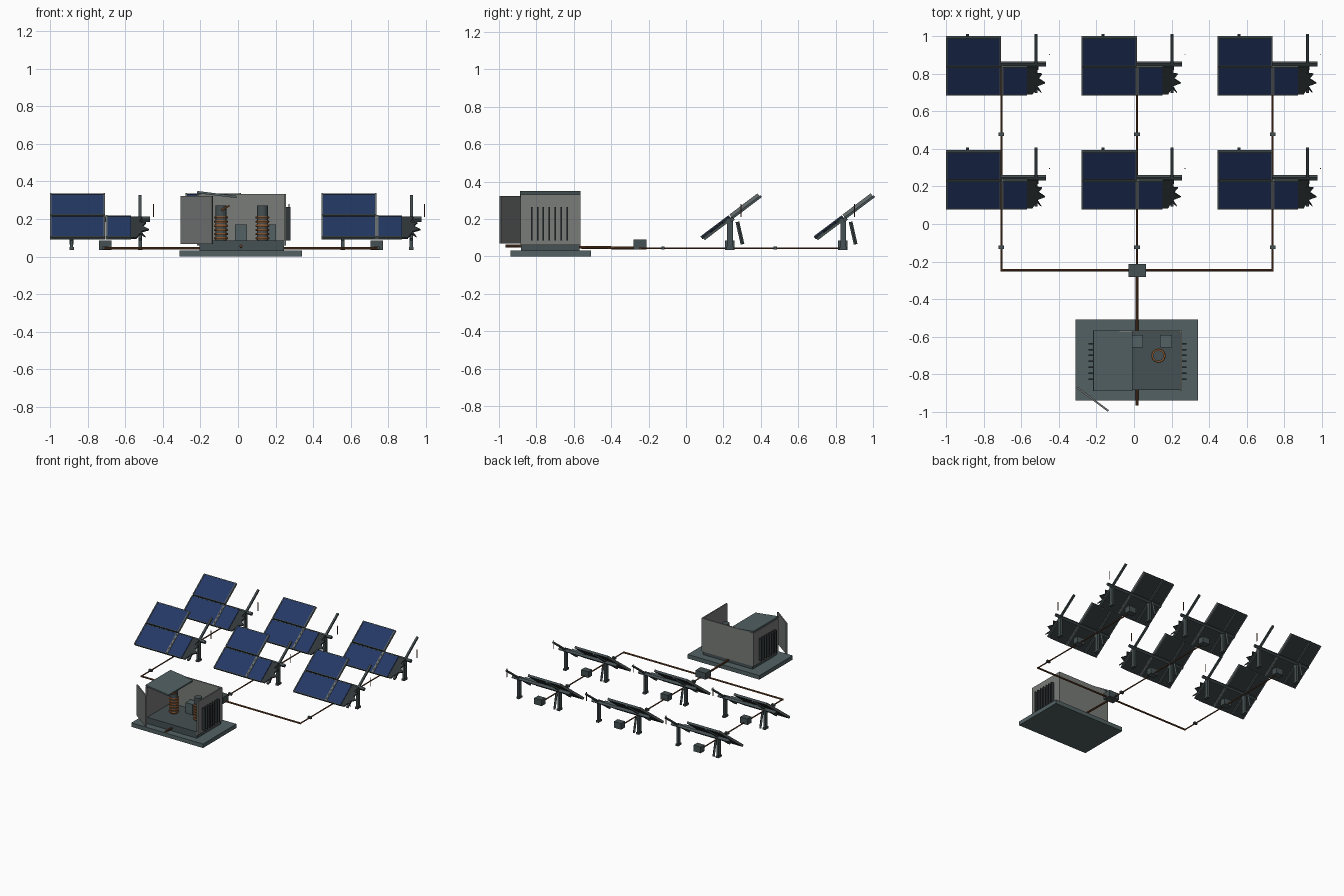
import bpy, bmesh, math
from mathutils import Matrix, Vector

if "Cube" in bpy.data.objects:
    bpy.data.objects.remove(bpy.data.objects["Cube"])


def material(name, *rgb):
    m = bpy.data.materials.new(name)
    m.diffuse_color = (*rgb, 1)
    m.use_nodes = True
    m.node_tree.nodes["Principled BSDF"].inputs["Base Color"].default_value = m.diffuse_color
    return m


BLUE = material("solar_blue", 0.018, 0.04, 0.13)
DARK = material("dark_metal", 0.03, 0.037, 0.04)
STEEL = material("steel", 0.06, 0.08, 0.085)
FRAME = material("frame_grey", 0.14, 0.16, 0.16)
WALL = material("wall_grey", 0.19, 0.20, 0.19)
DOOR = material("door_grey", 0.16, 0.17, 0.165)
PAD = material("pad_grey", 0.085, 0.12, 0.125)
COPPER = material("copper", 0.36, 0.13, 0.04)
CABLE = material("cable_brown", 0.13, 0.05, 0.02)


def finish(name, bm, mat):
    bmesh.ops.recalc_face_normals(bm, faces=bm.faces)
    me = bpy.data.meshes.new(name)
    bm.to_mesh(me)
    bm.free()
    me.materials.append(mat)
    ob = bpy.data.objects.new(name, me)
    bpy.context.collection.objects.link(ob)
    return ob


def box(name, x, y, z, mat, m=Matrix()):
    """Box from (min, max) pairs, optionally placed by a matrix."""
    bm = bmesh.new()
    c = [(a + b) / 2 for a, b in (x, y, z)]
    s = [b - a for a, b in (x, y, z)]
    bmesh.ops.create_cube(bm, size=1, matrix=m @ Matrix.Translation(c) @ Matrix.Diagonal((*s, 1)))
    return finish(name, bm, mat)


def rod(name, p, q, r, mat, sides=8):
    p, q = Vector(p), Vector(q)
    d = q - p
    bm = bmesh.new()
    bmesh.ops.create_cone(bm, cap_ends=True, segments=sides, radius1=r, radius2=r, depth=d.length,
                          matrix=Matrix.Translation((p + q) / 2) @ d.to_track_quat('Z', 'Y').to_matrix().to_4x4())
    return finish(name, bm, mat)


def plate(name, pts, z0, z1, mat, m):
    """Extruded outline in the tilted panel plane."""
    bm = bmesh.new()
    f = bm.faces.new([bm.verts.new((x, y, z0)) for x, y in pts])
    r = bmesh.ops.extrude_face_region(bm, geom=[f])
    bmesh.ops.translate(bm, vec=(0, 0, z1 - z0), verts=[v for v in r["geom"] if isinstance(v, bmesh.types.BMVert)])
    bm.transform(m)
    return finish(name, bm, mat)


# --- One solar table, origin at its cable column (x) and torque tube (y) ---
TILT = Matrix.Translation((0, 0, 0.215)) @ Matrix.Rotation(math.radians(37), 4, 'X')
unit = []
for tag, x0, x1, v0, v1 in (("upper", -0.29, -0.005, 0.006, 0.188),
                            ("lower", -0.29, -0.005, -0.188, -0.006),
                            ("broken", 0.008, 0.135, -0.188, -0.006)):
    unit.append(box(tag + "_panel_glass", (x0, x1), (v0, v1), (0.001, 0.006), BLUE, TILT))
    if tag != "broken":
        unit.append(box(tag + "_panel_back", (x0, x1), (v0, v1), (-0.008, 0.001), DARK, TILT))
        for x in (x0, x1):
            unit.append(box(tag + "_panel_side_frame", (x - 0.004, x + 0.004), (v0 - 0.003, v1 + 0.003),
                            (-0.01, 0.009), FRAME, TILT))
        for v in (v0, v1):
            unit.append(box(tag + "_panel_edge_frame", (x0, x1), (v - 0.003, v + 0.003),
                            (-0.01, 0.007), STEEL, TILT))
jagged = [(0.008, -0.19), (0.165, -0.19), (0.185, -0.15), (0.212, -0.178), (0.19, -0.135), (0.233, -0.115),
          (0.197, -0.085), (0.217, -0.055), (0.18, -0.05), (0.195, -0.005), (0.008, -0.005)]
unit.append(plate("broken_panel_back", jagged, -0.008, 0.001, DARK, TILT))
unit.append(box("broken_panel_side_frame", (0.0, 0.01), (-0.191, -0.003), (-0.01, 0.009), FRAME, TILT))
for v in (-0.188, -0.006):
    unit.append(box("broken_panel_edge_frame", (0.008, 0.135), (v - 0.003, v + 0.003), (-0.01, 0.007), STEEL, TILT))
unit.append(box("torque_tube", (-0.285, 0.238), (-0.011, 0.009), (-0.03, -0.01), STEEL, TILT))
for x in (-0.18, 0.185):
    unit.append(box("sloped_rail", (x - 0.008, x + 0.008), (-0.185, 0.198), (-0.021, -0.008), STEEL, TILT))
    unit.append(box("post", (x - 0.009, x + 0.009), (-0.015, 0.015), (0.035, 0.2), STEEL))
    unit.append(box("post_foot", (x - 0.012, x + 0.012), (-0.022, 0.022), (0.035, 0.05), STEEL))
unit.append(rod("rear_brace", (-0.18, 0.04, 0.185), (-0.18, 0.067, 0.065), 0.01, STEEL, 4))
unit.append(box("junction_box", (-0.033, 0.033), (-0.027, 0.024), (0.035, 0.085), STEEL))
unit.append(rod("loose_wire", (0.255, 0.06, 0.21), (0.255, 0.06, 0.28), 0.003, CABLE, 6))

# Copy the table into three columns and two rows
columns, rows = (-0.705, 0.016, 0.737), (0.235, 0.84)
for i, cx in enumerate(columns):
    for j, ry in enumerate(rows):
        for ob in unit:
            o = ob
            if i or j:
                o = ob.copy()
                bpy.context.collection.objects.link(o)
            o.location = (cx, ry, 0)

# --- Cables, clips and the combiner box ---
for cx in columns:
    rod("column_cable", (cx, 0.84, 0.044), (cx, -0.245, 0.044), 0.005, CABLE)
    for y in (0.477, -0.123):
        box("cable_clip", (cx - 0.015, cx + 0.015), (y - 0.009, y + 0.009), (0.037, 0.053), STEEL)
rod("bus_cable", (columns[0] - 0.004, -0.245, 0.044), (columns[2] + 0.004, -0.245, 0.044), 0.007, CABLE)
box("combiner_box", (-0.03, 0.063), (-0.282, -0.212), (0.037, 0.09), STEEL)
rod("main_cable", (0.016, -0.25, 0.044), (0.016, -0.965, 0.056), 0.008, CABLE)

# --- Transformer house ---
box("ground_pad", (-0.31, 0.34), (-0.938, -0.507), (0, 0.033), PAD)
box("plinth", (-0.205, 0.245), (-0.882, -0.57), (0.03, 0.085), STEEL)
box("back_wall", (-0.217, 0.255), (-0.575, -0.565), (0.06, 0.332), WALL)
for s, x in ((-1, -0.212), (1, 0.25)):
    box("side_wall", (x - 0.005, x + 0.005), (-0.885, -0.565), (0.06, 0.332), WALL)
    for k in range(7):
        y = -0.825 + k * 0.0315
        a, b = sorted((x + s * 0.004, x + s * 0.03))
        box("vent_fin", (a, b), (y - 0.004, y + 0.004), (0.085, 0.265), DARK)

# Roof sheet slipping down to one side, and the open door
slope = Matrix.Translation((-0.217, -0.725, 0.343)) @ Matrix.Rotation(math.radians(7), 4, 'Y')
box("roof_sheet", (0, 0.21), (-0.163, 0.16), (-0.006, 0.006), PAD, slope)
swing = Matrix.Translation((-0.303, -0.87, 0)) @ Matrix.Rotation(math.atan2(-0.125, 0.168), 4, 'Z')
box("open_door", (0, 0.208), (-0.005, 0.005), (0.068, 0.322), DOOR, swing)

# Coils and switch boxes inside
for cx in (-0.09, 0.13):
    rod("coil_core", (cx, -0.70, 0.085), (cx, -0.70, 0.272), 0.029, STEEL, 16)
    for k in range(6):
        bpy.ops.mesh.primitive_torus_add(major_segments=20, minor_segments=6, major_radius=0.031,
                                         minor_radius=0.007, location=(cx, -0.70, 0.098 + k * 0.022))
        ob = bpy.context.object
        ob.name = "copper_winding"
        ob.data.materials.append(COPPER)
rod("broken_lead", (-0.09, -0.732, 0.245), (-0.045, -0.732, 0.272), 0.005, COPPER, 6)
for x in (-0.017, 0.137):
    box("switch_box", (x, x + 0.066), (-0.656, -0.59), (0.08, 0.17), PAD)
